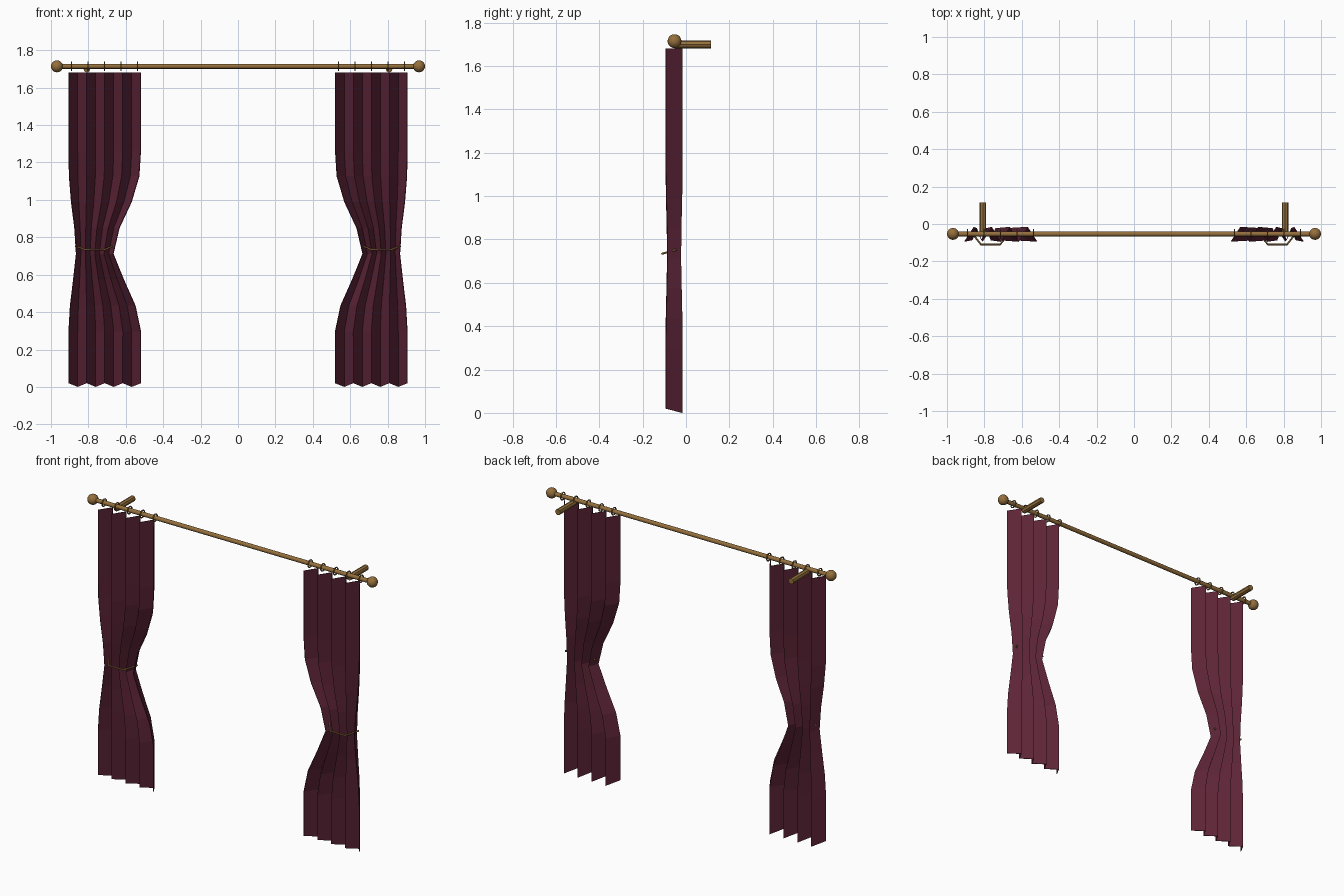
import bpy
import math
from mathutils import Vector

cube = bpy.data.objects.get("Cube")
if cube:
    bpy.data.objects.remove(cube, do_unlink=True)


def material(name, color, metallic=0.0):
    m = bpy.data.materials.new(name)
    m.use_nodes = True
    m.diffuse_color = (*color, 1)
    bsdf = m.node_tree.nodes["Principled BSDF"]
    bsdf.inputs["Base Color"].default_value = (*color, 1)
    bsdf.inputs["Roughness"].default_value = 0.7
    return m


CLOTH = material("burgundy cloth", (0.11, 0.018, 0.038))
BRASS = material("aged brass", (0.30, 0.16, 0.045))
ROD_Y, ROD_Z = -0.053, 1.714


def finish(name, mat, smooth=True):
    ob = bpy.context.object
    ob.name = name
    ob.data.materials.append(mat)
    if smooth:
        bpy.ops.object.shade_smooth_by_angle(angle=math.radians(40))
    return ob


def cylinder(name, start, end, radius, sides):
    a, b = Vector(start), Vector(end)
    bpy.ops.mesh.primitive_cylinder_add(
        vertices=sides, radius=radius, depth=(b - a).length, location=(a + b) / 2,
        rotation=(b - a).to_track_quat("Z", "Y").to_euler())
    return finish(name, BRASS)


# Pleated panel: zigzag rows from hem to heading, gathered at the tieback
GATHER = [0, 0, 0, 0.2, 0.62, 1, 0.78, 0.34, 0.06, 0, 0, 0, 0]
PLEATS = 8
HEM, HEADING = 0.02, 1.68


def curtain(name, side):
    rows = len(GATHER) - 1
    verts, faces = [], []
    for r, g in enumerate(GATHER):
        z = HEM + (HEADING - HEM) * r / rows
        outer, inner = 0.905 - 0.04 * g, 0.52 + 0.147 * g
        for p in range(PLEATS + 1):
            back = p % 2
            x = outer + (inner - outer) * p / PLEATS
            y = -0.055 + (0.038 if back else -0.038) * (1 - 0.2 * g)
            drop = HEM if back and r == 0 else 0
            verts.append((side * x, y, z - drop))
    w = PLEATS + 1
    for r in range(rows):
        for p in range(PLEATS):
            a = r * w + p
            quad = (a, a + 1, a + w + 1, a + w)
            faces.append(quad if side < 0 else quad[::-1])
    mesh = bpy.data.meshes.new(name)
    mesh.from_pydata(verts, [], faces)
    mesh.materials.append(CLOTH)
    ob = bpy.data.objects.new(name, mesh)
    bpy.context.collection.objects.link(ob)
    thick = ob.modifiers.new("cloth thickness", "SOLIDIFY")
    thick.thickness = 0.004
    thick.offset = 0


# Cord bent across the front of the gathered panel
def tieback(name, side):
    curve = bpy.data.curves.new(name, "CURVE")
    curve.dimensions = "3D"
    curve.bevel_depth = 0.005
    curve.bevel_resolution = 1
    curve.use_fill_caps = True
    spline = curve.splines.new("POLY")
    spline.points.add(3)
    for i, pt in enumerate(spline.points):
        t = math.pi * i / 3
        pt.co = (side * (0.767 + 0.102 * math.cos(t)), -0.045 - 0.075 * math.sin(t),
                 0.753 - 0.022 * math.sin(t), 1)
    curve.materials.append(BRASS)
    bpy.context.collection.objects.link(bpy.data.objects.new(name, curve))


cylinder("rod", (-0.94, ROD_Y, ROD_Z), (0.94, ROD_Y, ROD_Z), 0.013, 12)

for side, label in ((1, "left"), (-1, "right")):
    curtain(label + "_curtain", side)
    tieback(label + "_tieback", side)

    # Ball finial
    bpy.ops.mesh.primitive_uv_sphere_add(
        segments=16, ring_count=10, radius=0.032, location=(side * 0.968, ROD_Y, ROD_Z))
    finish(label + "_finial", BRASS)

    # Wall bracket running back from the rod
    cylinder(label + "_bracket", (side * 0.808, ROD_Y, 1.699),
             (side * 0.808, 0.115, 1.699), 0.018, 8)

    # Hanging rings
    for i in range(5):
        bpy.ops.mesh.primitive_torus_add(
            major_segments=16, minor_segments=6, major_radius=0.022, minor_radius=0.004,
            location=(side * (0.537 + 0.0883 * i), ROD_Y, ROD_Z),
            rotation=(0, math.pi / 2, 0))
        finish(f"{label}_ring_{i + 1}", BRASS)
